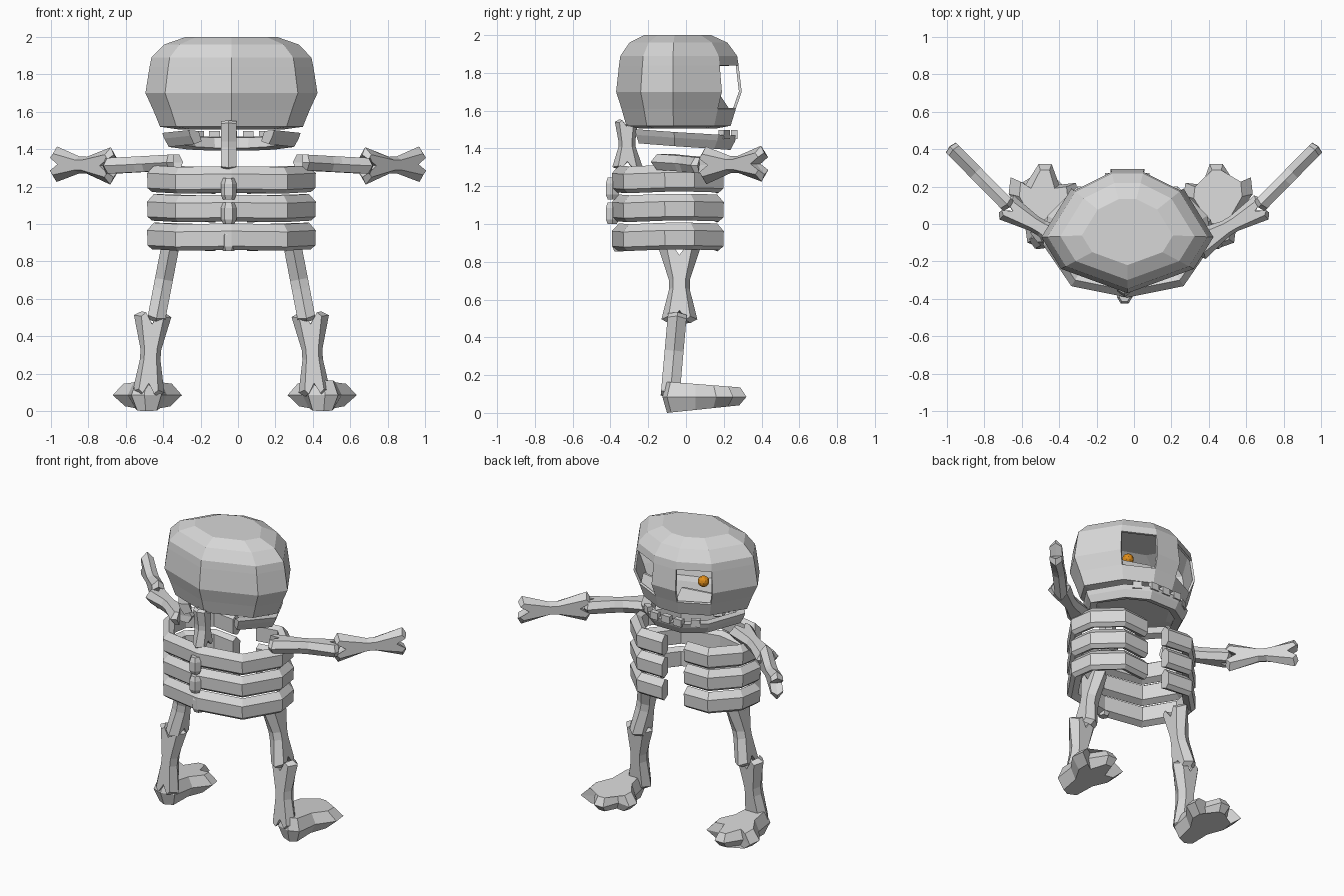
import bpy, bmesh, math
from mathutils import Vector

if "Cube" in bpy.data.objects:
    bpy.data.objects.remove(bpy.data.objects["Cube"])

CX = -0.035  # body centre line


def material(name, rgb):
    m = bpy.data.materials.new(name)
    m.diffuse_color = (*rgb, 1)
    m.use_nodes = True
    m.node_tree.nodes["Principled BSDF"].inputs["Base Color"].default_value = m.diffuse_color
    return m


BONE = material("bone grey", (0.68, 0.68, 0.68))
EYE = material("amber eye", (0.75, 0.27, 0.01))


def finish(bm, name, mat=BONE):
    bmesh.ops.recalc_face_normals(bm, faces=bm.faces)
    me = bpy.data.meshes.new(name)
    bm.to_mesh(me)
    bm.free()
    me.materials.append(mat)
    ob = bpy.data.objects.new(name, me)
    bpy.context.collection.objects.link(ob)
    return ob


def loft(bm, loops, caps=True):
    """Join equal closed loops of points; returns the wall faces row by row."""
    vs = [[bm.verts.new(p) for p in lp] for lp in loops]
    n = len(vs[0])
    rows = []
    for a, b in zip(vs, vs[1:]):
        rows.append([bm.faces.new((a[i], a[(i + 1) % n], b[(i + 1) % n], b[i]))
                     for i in range(n)])
    if caps:
        bm.faces.new(vs[0][::-1])
        bm.faces.new(vs[-1])
    return rows


def bone(name, p0, p1, flare, w0, w1, mid, thick):
    """Bone with forked ends, spread along the flare direction."""
    p0, p1 = Vector(p0), Vector(p1)
    axis = p1 - p0
    d = axis.normalized()
    f = Vector(flare)
    f = (f - d * f.dot(d)).normalized()
    n = d.cross(f)
    half = [(0.14, 0.0), (0.0, w0 * 0.6), (0.05, w0), (0.45, mid),
            (0.57, mid), (0.95, w1), (1.0, w1 * 0.6), (0.87, 0.0)]
    prof = half + [(t, -w) for t, w in half[-2:0:-1]]
    bm = bmesh.new()
    loft(bm, [[p0 + axis * (0.5 + (t - 0.5) * s) + f * w * s2 + n * off
               for t, w in prof]
              for s, s2, off in ((0.96, 0.6, -thick), (1, 1, 0), (0.96, 0.6, thick))])
    return finish(bm, name)


def sweep(name, path, prof):
    """Sweep an (outward, up) profile along a mostly flat path."""
    pts = [Vector(p) for p in path]
    loops = []
    for i, p in enumerate(pts):
        t = pts[min(i + 1, len(pts) - 1)] - pts[max(i - 1, 0)]
        out = Vector((t.y, -t.x, 0)).normalized()
        loops.append([p + out * o + Vector((0, 0, u)) for o, u in prof])
    bm = bmesh.new()
    loft(bm, loops)
    return finish(bm, name)


# Skull: faceted shell, two eye openings on the face side
half = [(0.09, 0.295), (0.30, 0.19), (0.46, -0.07), (0.355, -0.24)]
outline = half + [(0, -0.37)] + [(-x, y) for x, y in half[::-1]]
rings = [(1.505, 0.6), (1.52, 0.83), (1.61, 0.91), (1.70, 1.0), (1.84, 0.952),
         (1.89, 0.93), (1.96, 0.78), (2.0, 0.53)]
bm = bmesh.new()
rows = loft(bm, [[(CX + x * s, -0.05 + (y + 0.05) * s, z) for x, y in outline]
                 for z, s in rings])
sockets = [rows[r][i] for r in (2, 3) for i in (0, len(outline) - 2)]
bmesh.ops.delete(bm, geom=sockets, context='FACES')
skull = finish(bm, "skull")
sol = skull.modifiers.new("shell", 'SOLIDIFY')
sol.thickness = 0.015
sol.offset = -1

# Eyes, each with a sloping cheek below it
for side, tag in ((-1, "left"), (1, "right")):
    bm = bmesh.new()
    bmesh.ops.create_icosphere(bm, subdivisions=2, radius=0.037)
    bmesh.ops.translate(bm, verts=bm.verts, vec=(CX + side * 0.168, 0.10, 1.715))
    finish(bm, "eye_" + tag, EYE)
    bm = bmesh.new()
    loft(bm, [[(CX + side * x, y + o, z) for x, y, z in
               ((0.05, 0.235, 1.60), (0.27, 0.155, 1.60), (0.27, 0.13, 1.665), (0.06, 0.185, 1.675))]
              for o in (0, -0.015)])
    finish(bm, "cheek_" + tag)

# Jaw: open band below the skull, with teeth on its face side
jaw_half = [(0.10, 0.235, 1.437), (0.23, 0.15, 1.443), (0.335, -0.06, 1.457),
            (0.20, -0.25, 1.472)]
jaw = [(CX - x, y, z) for x, y, z in jaw_half[::-1]] + [(CX + x, y, z) for x, y, z in jaw_half]
sweep("jaw", jaw[::-1], [(-0.05, -0.03), (0.0, -0.045), (0.025, 0.0), (0.035, 0.03), (-0.03, 0.025)])


def box(name, loc, size, rot=0.0):
    bm = bmesh.new()
    bmesh.ops.create_cube(bm, size=1)
    bmesh.ops.scale(bm, verts=bm.verts, vec=size)
    ob = finish(bm, name)
    ob.location = loc
    ob.rotation_euler.z = rot


for i in range(-2, 3):
    x = i * 0.09
    back = max(0, abs(x) - 0.1) * 0.65
    box("tooth", (CX + x, 0.255 - back, 1.474), (0.058, 0.034, 0.048),
        -math.copysign(0.55, x) if abs(x) > 0.1 else 0)

# Ribs: three bands, open on the chest
rib_half = [(0.085, 0.155, -0.006), (0.255, 0.165, 0.0), (0.395, 0.025, 0.004),
            (0.415, -0.10, 0.004), (0.28, -0.30, -0.004)]
rib_path = rib_half + [(0.0, -0.355, 0.0)] + [(-x, y, h) for x, y, h in rib_half[::-1]]
rib_prof = [(-0.035, -0.05), (0.01, -0.071), (0.036, -0.05), (0.038, 0.03),
            (0.0, 0.071), (-0.035, 0.05)]
for k, z in enumerate((0.932, 1.085, 1.238)):
    sweep("rib_%d" % (k + 1), [(CX + x, y, z + h) for x, y, h in rib_path][::-1], rib_prof)

# Spine: knobs between the ribs and a leaning neck bone
for k, z in enumerate((0.91, 1.055, 1.185)):
    bm = bmesh.new()
    yo = -0.355 if k == 0 else -0.39
    loft(bm, [[(-0.05 + 0.042 * s * math.cos(a), yo + 0.04 * s * math.sin(a), z + h)
               for a in [math.tau * j / 6 for j in range(6)]]
              for h, s in ((-0.055, 0.7), (-0.03, 1), (0.03, 1), (0.06, 0.7))])
    finish(bm, "spine_knob_%d" % (k + 1))
bone("neck", (-0.05, -0.31, 1.29), (-0.05, -0.315, 1.555), (0, 1, 0), 0.08, 0.062, 0.045, 0.042)

# Arms and legs
foot_outline = [(-0.07, -0.10), (0.02, -0.125), (0.09, -0.10), (0.11, 0.05), (0.19, 0.16),
                (0.18, 0.25), (0.10, 0.21), (0.03, 0.32), (-0.04, 0.32), (-0.08, 0.21),
                (-0.17, 0.22), (-0.18, 0.15), (-0.10, 0.05)]
for s, tag in ((-1, "left"), (1, "right")):
    bone("upper_arm_" + tag, (s * 0.32, -0.125, 1.33), (s * 0.70, 0.10, 1.31),
         (0.5 * s, -0.8, 0), 0.085, 0.075, 0.045, 0.042)
    bone("forearm_" + tag, (s * 0.665, 0.09, 1.31), (s * 0.985, 0.415, 1.32),
         (0, 0, 1), 0.10, 0.095, 0.045, 0.038)
    bone("thigh_" + tag, (CX + s * 0.325, -0.035, 0.89), (CX + s * 0.405, -0.035, 0.475),
         (0, 1, 0), 0.11, 0.095, 0.055, 0.048)
    bone("shin_" + tag, (CX + s * 0.42, -0.045, 0.53), (CX + s * 0.445, -0.085, 0.08),
         (1, 0, 0), 0.10, 0.085, 0.055, 0.05)
    # Foot with three toes
    fx = -0.48 if s < 0 else 0.445
    bm = bmesh.new()
    loops = []
    for zh, zt, sc in ((0.0, 0.04, 0.65), (0.085, 0.085, 1.0), (0.165, 0.135, 0.7)):
        loops.append([(fx + s * x * sc, 0.05 + (y - 0.05) * (0.6 + 0.4 * sc),
                       zh + (zt - zh) * (y + 0.125) / 0.445) for x, y in foot_outline])
    loft(bm, loops)
    bmesh.ops.triangulate(bm, faces=[f for f in bm.faces if len(f.verts) > 4])
    finish(bm, "foot_" + tag)
